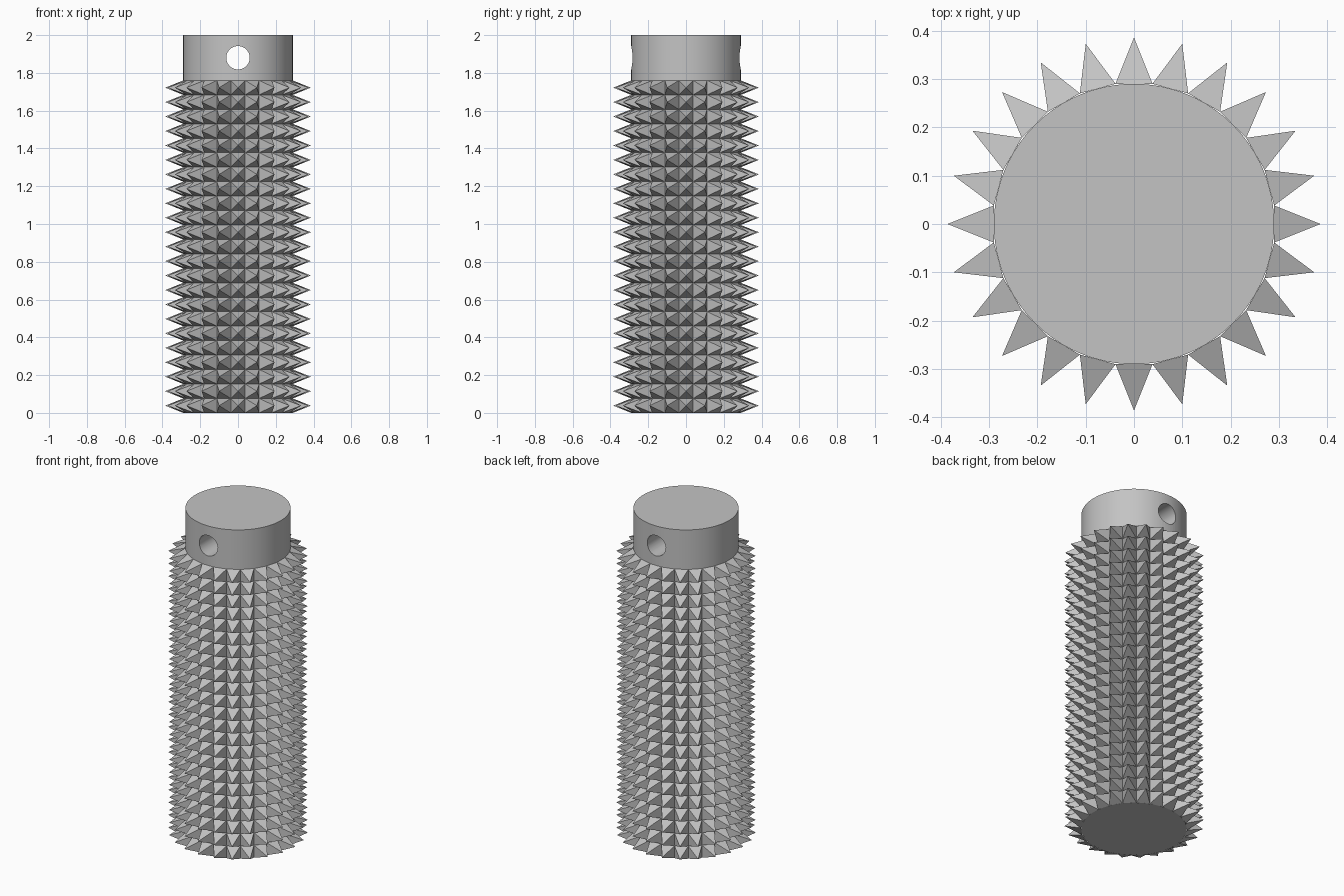
import bpy
import bmesh
from math import pi, cos, sin, radians
from mathutils import Matrix, Vector

if "Cube" in bpy.data.objects:
    bpy.data.objects.remove(bpy.data.objects["Cube"], do_unlink=True)

CORE_RADIUS, TIP_RADIUS = 0.29, 0.386
HEIGHT, SPIKED_HEIGHT = 2.0, 1.76
COLUMNS, ROWS = 24, 23
HOLE_RADIUS, HOLE_Z = 0.062, 1.88

# Single grey material
grey = bpy.data.materials.new("plain grey")
grey.use_nodes = True
colour = (0.55, 0.55, 0.55, 1)
grey.diffuse_color = colour
grey.node_tree.nodes["Principled BSDF"].inputs["Base Color"].default_value = colour


def cylinder(name, radius, depth, location, sides, rotation=(0, 0, 0)):
    bpy.ops.mesh.primitive_cylinder_add(vertices=sides, radius=radius, depth=depth,
                                        location=location, rotation=rotation)
    obj = bpy.context.object
    obj.name = name
    obj.data.materials.append(grey)
    return obj


# Round core with a cross hole drilled through the neck
core = cylinder("core", CORE_RADIUS, HEIGHT, (0, 0, HEIGHT / 2), 96)
drill = cylinder("hole_cutter", HOLE_RADIUS, 1, (0, 0, HOLE_Z), 48, (pi / 2, 0, 0))
cut = core.modifiers.new("neck hole", 'BOOLEAN')
cut.operation = 'DIFFERENCE'
cut.solver = 'EXACT'
cut.object = drill
bpy.ops.object.select_all(action='DESELECT')
core.select_set(True)
bpy.context.view_layer.objects.active = core
bpy.ops.object.modifier_apply(modifier=cut.name)
bpy.data.objects.remove(drill, do_unlink=True)
bpy.ops.object.shade_smooth_by_angle(angle=radians(30))

# Pyramid spikes: rows of square-based points covering the shaft
pitch = SPIKED_HEIGHT / ROWS
half = pitch / 2
bm = bmesh.new()
for row in range(ROWS):
    for column in range(COLUMNS):
        place = (Matrix.Translation((0, 0, (row + 0.5) * pitch))
                 @ Matrix.Rotation(2 * pi * column / COLUMNS, 4, 'Z'))
        base = [bm.verts.new(place @ Vector((CORE_RADIUS, y * half, z * half)))
                for y, z in ((-1, -1), (1, -1), (1, 1), (-1, 1))]
        tip = bm.verts.new(place @ Vector((TIP_RADIUS, 0, 0)))
        for i in range(4):
            bm.faces.new((base[i], base[(i + 1) % 4], tip))
mesh = bpy.data.meshes.new("spikes")
bm.to_mesh(mesh)
bm.free()
mesh.materials.append(grey)
spikes = bpy.data.objects.new("spikes", mesh)
bpy.context.collection.objects.link(spikes)
